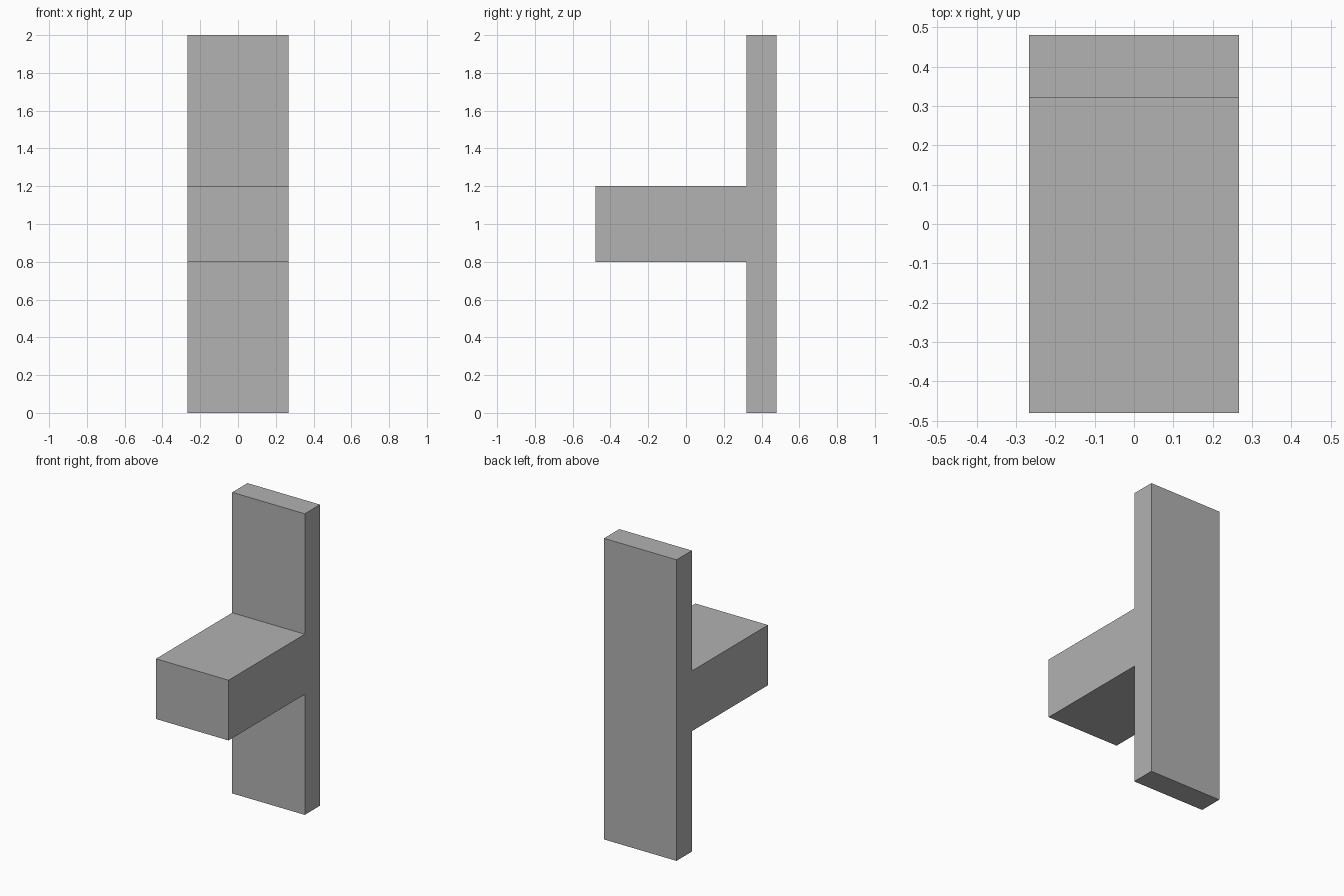
import bpy
import bmesh

cube = bpy.data.objects.get("Cube")
if cube:
    bpy.data.objects.remove(cube, do_unlink=True)

# Single flat grey
grey = bpy.data.materials.new("plain grey")
grey.use_nodes = True
colour = (0.445, 0.445, 0.445, 1)
grey.diffuse_color = colour
grey.node_tree.nodes["Principled BSDF"].inputs["Base Color"].default_value = colour

# Main dimensions
width = 0.533
front, plate_front, back = -0.48, 0.32, 0.48
arm_low, arm_high, top = 0.8, 1.2, 2.0

# Side profile (y, z): upright plate with a block projecting forwards
profile = [
    (back, 0), (back, top), (plate_front, top), (plate_front, arm_high),
    (front, arm_high), (front, arm_low), (plate_front, arm_low), (plate_front, 0),
]

# Extrude the profile across the width
bm = bmesh.new()
face = bm.faces.new([bm.verts.new((-width / 2, y, z)) for y, z in profile])
extruded = bmesh.ops.extrude_face_region(bm, geom=[face])
moved = [v for v in extruded["geom"] if isinstance(v, bmesh.types.BMVert)]
bmesh.ops.translate(bm, verts=moved, vec=(width, 0, 0))
bmesh.ops.recalc_face_normals(bm, faces=bm.faces)

mesh = bpy.data.meshes.new("upright_plate_with_block")
bm.to_mesh(mesh)
bm.free()
mesh.materials.append(grey)
body = bpy.data.objects.new("upright_plate_with_block", mesh)
bpy.context.collection.objects.link(body)
